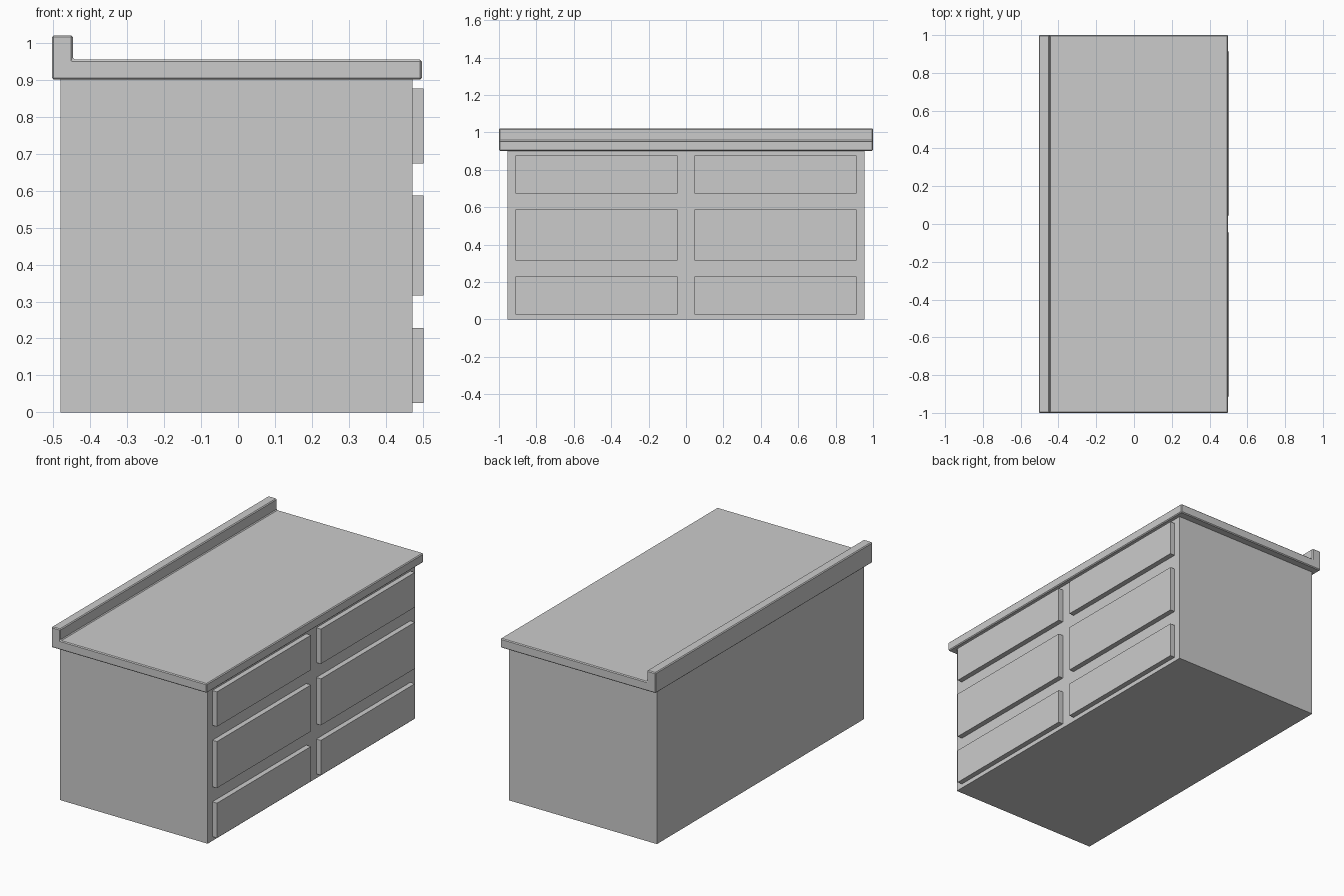
import bpy, bmesh

if "Cube" in bpy.data.objects:
    bpy.data.objects.remove(bpy.data.objects["Cube"])


def finish(name, bm):
    bmesh.ops.recalc_face_normals(bm, faces=bm.faces)
    mesh = bpy.data.meshes.new(name)
    bm.to_mesh(mesh)
    bm.free()
    obj = bpy.data.objects.new(name, mesh)
    bpy.context.collection.objects.link(obj)
    return obj


def extrude_profile(name, profile, y0, y1):
    """Extrude an x-z outline along y."""
    bm = bmesh.new()
    face = bm.faces.new([bm.verts.new((x, y0, z)) for x, z in profile])
    ext = bmesh.ops.extrude_face_region(bm, geom=[face])
    verts = [g for g in ext["geom"] if isinstance(g, bmesh.types.BMVert)]
    bmesh.ops.translate(bm, verts=verts, vec=(0, y1 - y0, 0))
    return finish(name, bm)


def box(name, x0, x1, y0, y1, z0, z1):
    return extrude_profile(name, [(x0, z0), (x1, z0), (x1, z1), (x0, z1)], y0, y1)


# Cabinet body
box("cabinet_body", -0.481, 0.473, -0.955, 0.955, 0, 0.902)

# Countertop with raised back lip, slightly chamfered
counter = extrude_profile(
    "countertop",
    [(-0.504, 0.901), (0.498, 0.901), (0.498, 0.955),
     (-0.447, 0.955), (-0.447, 1.021), (-0.504, 1.021)], -1, 1)
bevel = counter.modifiers.new("edge_chamfer", 'BEVEL')
bevel.width = 0.005
bevel.segments = 1
bevel.limit_method = 'ANGLE'

# Two columns of three drawer fronts
rows = {"bottom": (0.025, 0.228), "middle": (0.316, 0.587), "top": (0.674, 0.877)}
columns = {"left": (-0.912, -0.046), "right": (0.046, 0.912)}
for row, (z0, z1) in rows.items():
    for col, (y0, y1) in columns.items():
        box(f"drawer_front_{row}_{col}", 0.472, 0.503, y0, y1, z0, z1)
